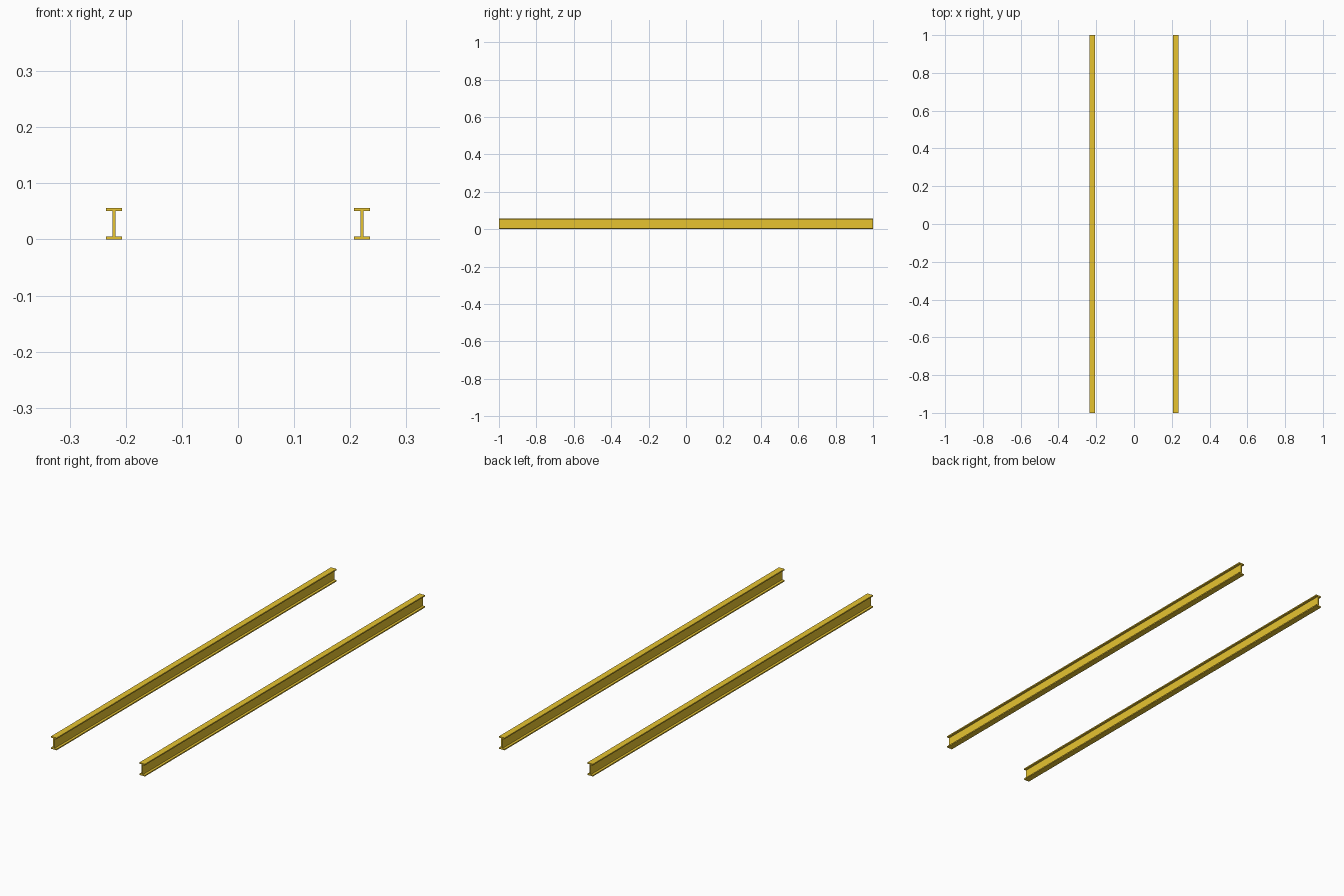
import bpy, bmesh

if "Cube" in bpy.data.objects:
    bpy.data.objects.remove(bpy.data.objects["Cube"])

LENGTH, HEIGHT, WIDTH = 2.0, 0.056, 0.028
FLANGE, WEB = 0.0055, 0.0055
OFFSET = 0.221

paint = bpy.data.materials.new("yellow_paint")
paint.diffuse_color = (0.8, 0.55, 0.03, 1)
paint.use_nodes = True
paint.node_tree.nodes["Principled BSDF"].inputs["Base Color"].default_value = paint.diffuse_color


def i_beam(name, x):
    """I-section profile extruded along y."""
    w, t, h, f = WIDTH / 2, WEB / 2, HEIGHT, FLANGE
    right = [(w, 0), (w, f), (t, f), (t, h - f), (w, h - f), (w, h)]
    profile = right + [(-px, pz) for px, pz in reversed(right)]
    bm = bmesh.new()
    face = bm.faces.new([bm.verts.new((px, -LENGTH / 2, pz)) for px, pz in profile])
    ext = bmesh.ops.extrude_face_region(bm, geom=[face], use_keep_orig=True)
    verts = [g for g in ext["geom"] if isinstance(g, bmesh.types.BMVert)]
    bmesh.ops.translate(bm, verts=verts, vec=(0, LENGTH, 0))
    bmesh.ops.recalc_face_normals(bm, faces=bm.faces)
    mesh = bpy.data.meshes.new(name)
    bm.to_mesh(mesh)
    bm.free()
    mesh.materials.append(paint)
    obj = bpy.data.objects.new(name, mesh)
    obj.location.x = x
    bpy.context.collection.objects.link(obj)


# Two parallel beams
i_beam("left_beam", -OFFSET)
i_beam("right_beam", OFFSET)
